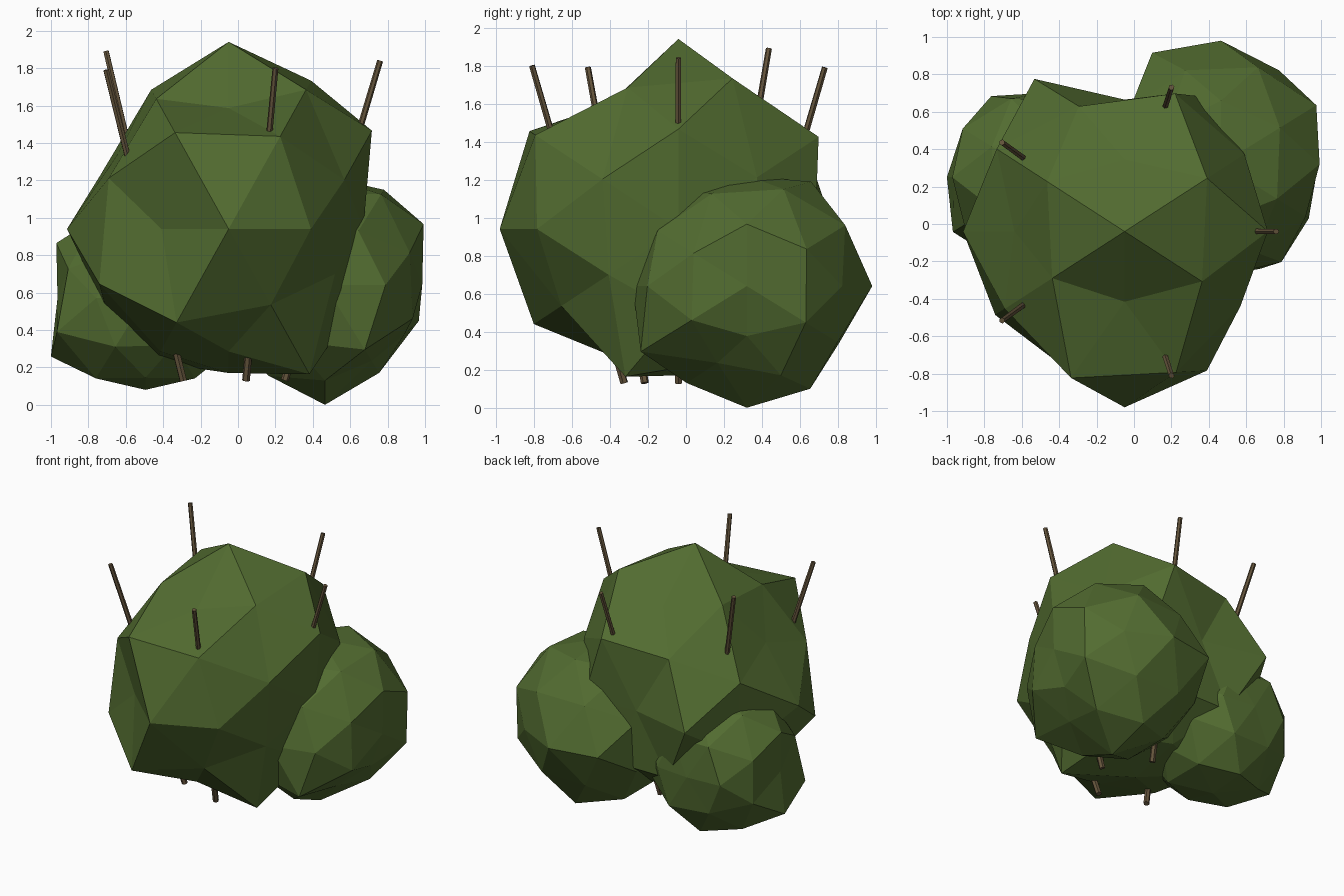
import bpy, bmesh, math
from itertools import product
from mathutils import Vector

if "Cube" in bpy.data.objects:
    bpy.data.objects.remove(bpy.data.objects["Cube"])

def material(name, rgb):
    m = bpy.data.materials.new(name)
    m.diffuse_color = (*rgb, 1)
    m.use_nodes = True
    m.node_tree.nodes["Principled BSDF"].inputs["Base Color"].default_value = m.diffuse_color
    return m

leaf = material("leaf_green", (0.085, 0.15, 0.03))
wood = material("twig_brown", (0.13, 0.09, 0.045))

def family(x, y, z):
    # every sign combination of one direction, plus before minus
    signs = [(1, -1) if c else (1,) for c in (x, y, z)]
    return [Vector((x * a, y * b, z * c)) for a, b, c in product(*signs)]

# directions of a once-split icosahedron, grouped by symmetry
S, L = 0.5257, 0.8507
DIRS = (family(.5, .309, .809) + family(.809, .5, .309) + family(.309, .809, .5)
        + family(0, S, L) + family(L, 0, S) + family(S, L, 0)
        + family(1, 0, 0) + family(0, 1, 0) + family(0, 0, 1))

def add_object(name, bm, mat):
    bmesh.ops.recalc_face_normals(bm, faces=bm.faces)
    me = bpy.data.meshes.new(name)
    bm.to_mesh(me)
    bm.free()
    me.materials.append(mat)
    ob = bpy.data.objects.new(name, me)
    bpy.context.collection.objects.link(ob)
    return ob

def foliage(name, centre, scale, radii):
    # faceted ball whose points are pushed in or out
    bm = bmesh.new()
    verts = [bm.verts.new(d) for d in DIRS]
    bmesh.ops.convex_hull(bm, input=verts)
    for v, d, r in zip(verts, DIRS, radii):
        v.co = Vector(centre) + Vector([d[i] * r * scale[i] for i in range(3)])
    add_object(name, bm, leaf)

# main foliage mass
foliage("main_foliage", (-.05, -.04, .94), (.9, .94, 1.0), [
    .98, .85, .92, .96, .92, .88, .86, .81,
    .88, .85, .85, .78, .94, .88, .88, .95,
    .97, .90, .99, .81, .88, .90, 1.03, 1.0,
    .78, .80, .76, .77,  1.0, .85, .77, .85,  .90, .93, 1.02, .76,
    .80, .96, .75, 1.0, 1.0, .77])

# lower lump at the back right
foliage("right_foliage", (.465, .32, .64), (1, 1, 1), [
    .63, .58, .60, .50, .60, .60, .58, .60,
    .63, .62, .56, .58, .60, .60, .60, .60,
    .64, .59, .58, .69, .62, .60, .60, .60,
    .645, .635, .58, .60,  .62, .50, .60, .60,  .59, .615, .70, .60,
    .52, .60, .66, .60, .58, .64])

# lower lump at the back left
foliage("left_foliage", (-.495, .25, .57), (1, 1, 1), [
    .53, .53, .50, .53, .53, .53, .53, .53,
    .53, .53, .53, .53, .52, .52, .51, .585,
    .50, .53, .50, .50, .52, .50, .50, .52,
    .50, .55, .50, .50,  .53, .53, .56, .594,  .50, .50, .51, .50,
    .50, .47, .45, .50, .50, .49])

# ring of twigs leaning outwards through the foliage
for i, top in enumerate((1.84, 1.79, 1.89, 1.79, 1.80)):
    a = math.radians(72 * i)
    out = Vector((math.cos(a), math.sin(a), 0))
    base = Vector((-.05, -.04, .13)) + out * .30
    tip = Vector((-.05, -.04, top)) + out * .81
    axis = tip - base
    bm = bmesh.new()
    bmesh.ops.create_cone(bm, cap_ends=True, segments=6, radius1=.021,
                          radius2=.016, depth=axis.length)
    twig = add_object(f"twig_{i + 1}", bm, wood)
    twig.location = (base + tip) / 2
    twig.rotation_mode = 'QUATERNION'
    twig.rotation_quaternion = axis.to_track_quat('Z', 'Y')
